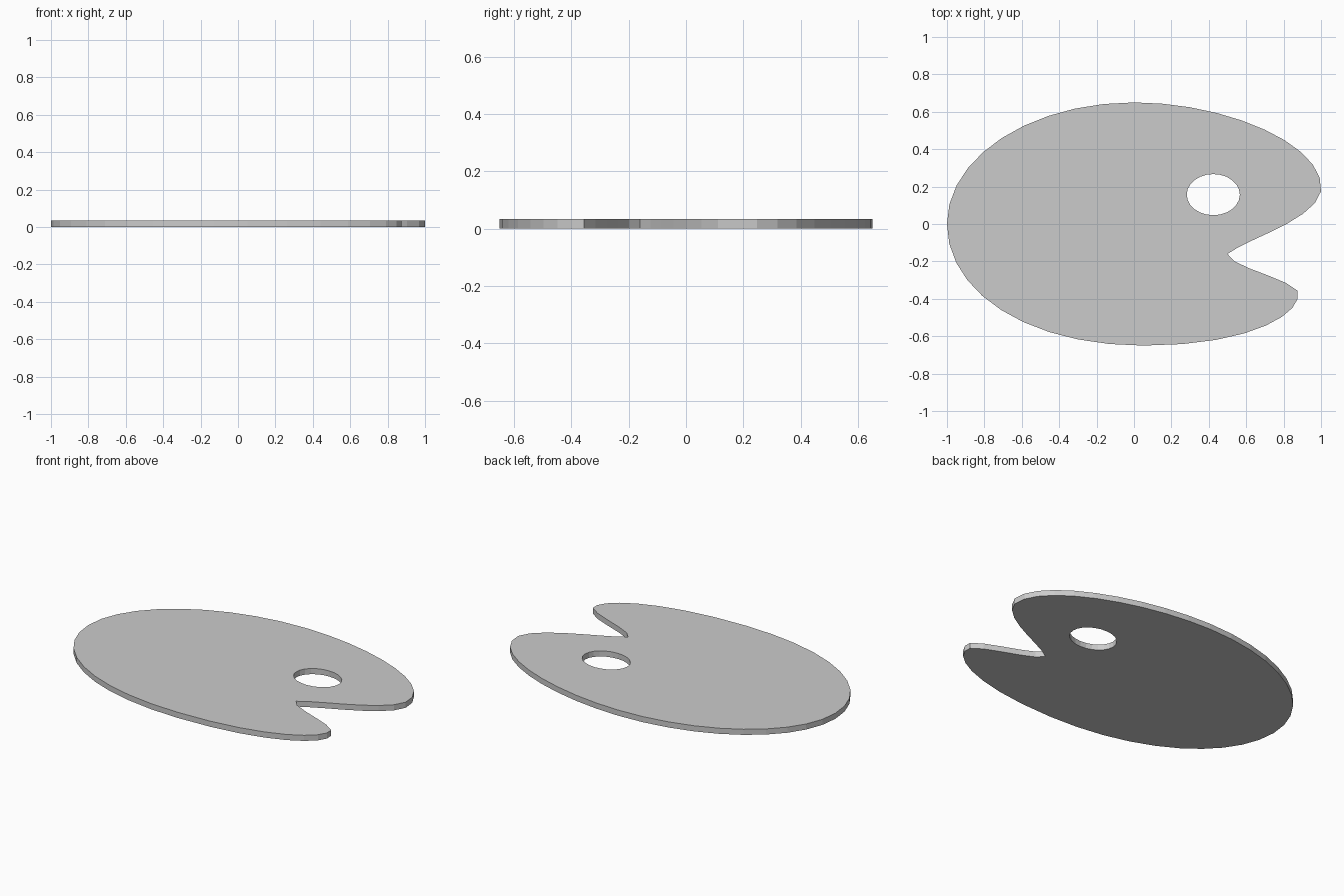
import bpy, bmesh, math
from mathutils import Vector

if "Cube" in bpy.data.objects:
    bpy.data.objects.remove(bpy.data.objects["Cube"])

THICK = 0.034

# Outline as cubic segments: handle, handle, end point, number of steps
START = (-1, 0)
SEGMENTS = [
    ((-1, .36), (-.55, .65), (0, .65), 10),          # upper left
    ((.5, .65), (1.03, .42), (1, .175), 10),         # upper right lobe
    ((.967, .02), (.6, -.08), (.5, -.16), 7),        # into the notch
    ((.51, -.24), (.95, -.31), (.875, -.4), 6),      # out of the notch
    ((.845, -.507), (.58, -.65), (.05, -.65), 7),    # lower lobe
    ((-.577, -.65), (-1, -.36), (-1, 0), 10),        # lower left
]


def outline():
    pts, a = [], Vector(START)
    for h1, h2, end, n in SEGMENTS:
        b, c, d = Vector(h1), Vector(h2), Vector(end)
        for i in range(n):
            t = i / n
            s = 1 - t
            pts.append(a * s**3 + b * 3*s*s*t + c * 3*s*t*t + d * t**3)
        a = d
    return pts


def ellipse(cx, cy, rx, ry, n):
    return [Vector((cx + rx * math.cos(2 * math.pi * i / n),
                    cy + ry * math.sin(2 * math.pi * i / n))) for i in range(n)]


def add_loop(bm, pts):
    vs = [bm.verts.new((p.x, p.y, 0)) for p in pts]
    return [bm.edges.new((v, vs[(i + 1) % len(vs)])) for i, v in enumerate(vs)]


# Flat board with thumb hole, extruded to thickness
bm = bmesh.new()
edges = add_loop(bm, outline()) + add_loop(bm, ellipse(.424, .157, .142, .11, 24))
bmesh.ops.triangle_fill(bm, use_beauty=True, edges=edges, normal=(0, 0, 1))
ext = bmesh.ops.extrude_face_region(bm, geom=bm.faces[:], use_keep_orig=True)
top = [g for g in ext["geom"] if isinstance(g, bmesh.types.BMVert)]
bmesh.ops.translate(bm, verts=top, vec=(0, 0, THICK))
bmesh.ops.recalc_face_normals(bm, faces=bm.faces[:])
bmesh.ops.dissolve_limit(bm, angle_limit=0.001, verts=bm.verts[:], edges=bm.edges[:])

mesh = bpy.data.meshes.new("palette_board")
bm.to_mesh(mesh)
bm.free()
board = bpy.data.objects.new("palette_board", mesh)
bpy.context.collection.objects.link(board)
